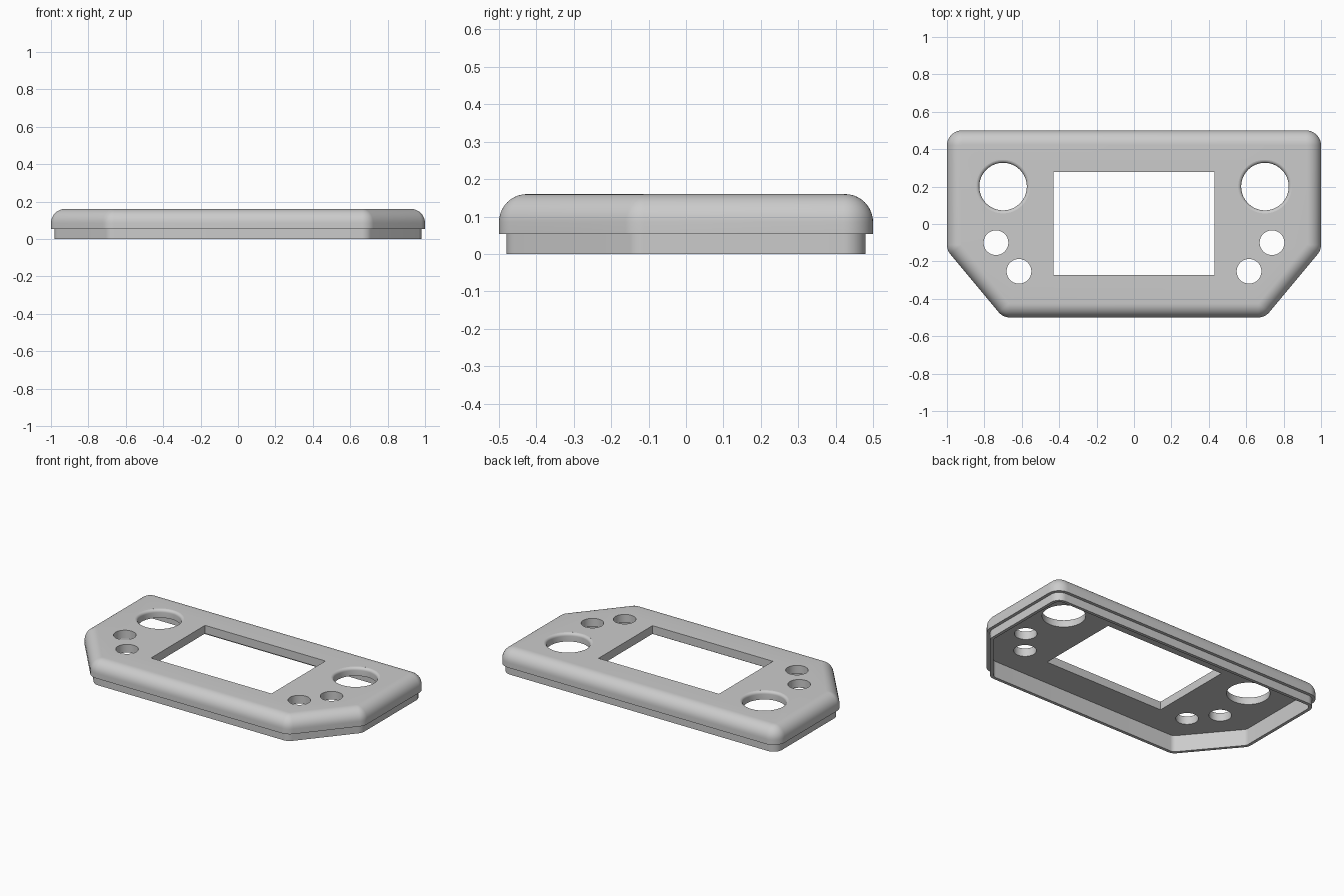
import bpy
import bmesh
from math import cos, sin, pi, radians
from mathutils import Vector

if "Cube" in bpy.data.objects:
    bpy.data.objects.remove(bpy.data.objects["Cube"], do_unlink=True)

HEIGHT, SEAM, CEILING = 0.16, 0.053, 0.107
CORNER, FILLET = 0.08, 0.075
HALF = [(1, -0.14), (1, 0.5)]
OUTLINE = [(0.7, -0.5)] + HALF + [(-x, y) for x, y in reversed(HALF)] + [(-0.7, -0.5)]


def rounded_outline(inset, steps=10):
    """Rounded outline, counter-clockwise, moved inwards by inset."""
    pts = [Vector(p) for p in OUTLINE]
    radius, ring = CORNER - inset, []
    for i, p in enumerate(pts):
        a = (p - pts[i - 1]).normalized()
        b = (pts[(i + 1) % len(pts)] - p).normalized()
        n1, n2 = Vector((a.y, -a.x)), Vector((b.y, -b.x))
        centre = p - (n1 + n2) * CORNER / (1 + n1.dot(n2))
        turn = n1.angle(n2)
        for s in range(steps + 1):
            t = turn * s / steps
            ring.append(centre + (n1 * cos(t) + a * sin(t)) * radius)
    return ring


def loft(bm, rings):
    """Closed solid through a list of vertex coordinate rings."""
    loops = [[bm.verts.new(co) for co in ring] for ring in rings]
    for low, high in zip(loops, loops[1:]):
        for i in range(len(low)):
            j = (i + 1) % len(low)
            bm.faces.new((low[i], low[j], high[j], high[i]))
    bm.faces.new(list(reversed(loops[0])))
    bm.faces.new(loops[-1])


def make_object(name, bm):
    bmesh.ops.recalc_face_normals(bm, faces=bm.faces)
    mesh = bpy.data.meshes.new(name)
    bm.to_mesh(mesh)
    bm.free()
    obj = bpy.data.objects.new(name, mesh)
    bpy.context.collection.objects.link(obj)
    return obj


def circle(x, y, z, r, n=64):
    return [(x + r * cos(2 * pi * i / n), y + r * sin(2 * pi * i / n), z) for i in range(n)]


# Shell: lip, overhanging body, rounded top edge, then the inner cavity
levels = [(0.04, CEILING), (0.04, 0), (0.02, 0), (0.02, SEAM), (0, SEAM)]
for k in range(11):
    t = k / 10 * pi / 2
    levels.append((FILLET * (1 - cos(t)), HEIGHT - FILLET * (1 - sin(t))))
bm = bmesh.new()
loft(bm, [[(p.x, p.y, z) for p in rounded_outline(d)] for d, z in levels])
shell = make_object("faceplate_shell", bm)

# Cutters for the screen window, small button holes and large rounded holes
bm = bmesh.new()
window = [(-0.43, -0.273), (0.43, -0.273), (0.43, 0.278), (-0.43, 0.278)]
loft(bm, [[(x, y, z) for x, y in window] for z in (0.05, 0.25)])
RIM = 0.018
for side in (-1, 1):
    for x, y in ((0.738, -0.1), (0.615, -0.253)):
        loft(bm, [circle(side * x, y, z, 0.066) for z in (0.05, 0.25)])
    profile = [(0.127, 0.05)]
    for k in range(7):
        t = k / 6 * radians(85)
        profile.append((0.127 + RIM * (1 - cos(t)), HEIGHT - RIM * (1 - sin(t))))
    profile.append((0.127 + RIM, 0.25))
    loft(bm, [circle(side * 0.7, 0.2, z, r) for r, z in profile])
cutter = make_object("opening_cutter", bm)
cutter.hide_render = True

# Cut the openings and bake the result
cut = shell.modifiers.new("openings", "BOOLEAN")
cut.operation, cut.solver, cut.object = "DIFFERENCE", "EXACT", cutter
depsgraph = bpy.context.evaluated_depsgraph_get()
baked = bpy.data.meshes.new_from_object(shell.evaluated_get(depsgraph))
shell.modifiers.clear()
shell.data = baked
bpy.data.objects.remove(cutter, do_unlink=True)

# Material
grey = bpy.data.materials.new("plain_grey")
grey.use_nodes = True
colour = (0.6, 0.6, 0.6, 1)
grey.diffuse_color = colour
grey.node_tree.nodes["Principled BSDF"].inputs["Base Color"].default_value = colour
shell.data.materials.clear()
shell.data.materials.append(grey)

# Smooth shading with crisp edges
bpy.ops.object.select_all(action="DESELECT")
shell.select_set(True)
bpy.context.view_layer.objects.active = shell
bpy.ops.object.shade_smooth_by_angle(angle=radians(30))
